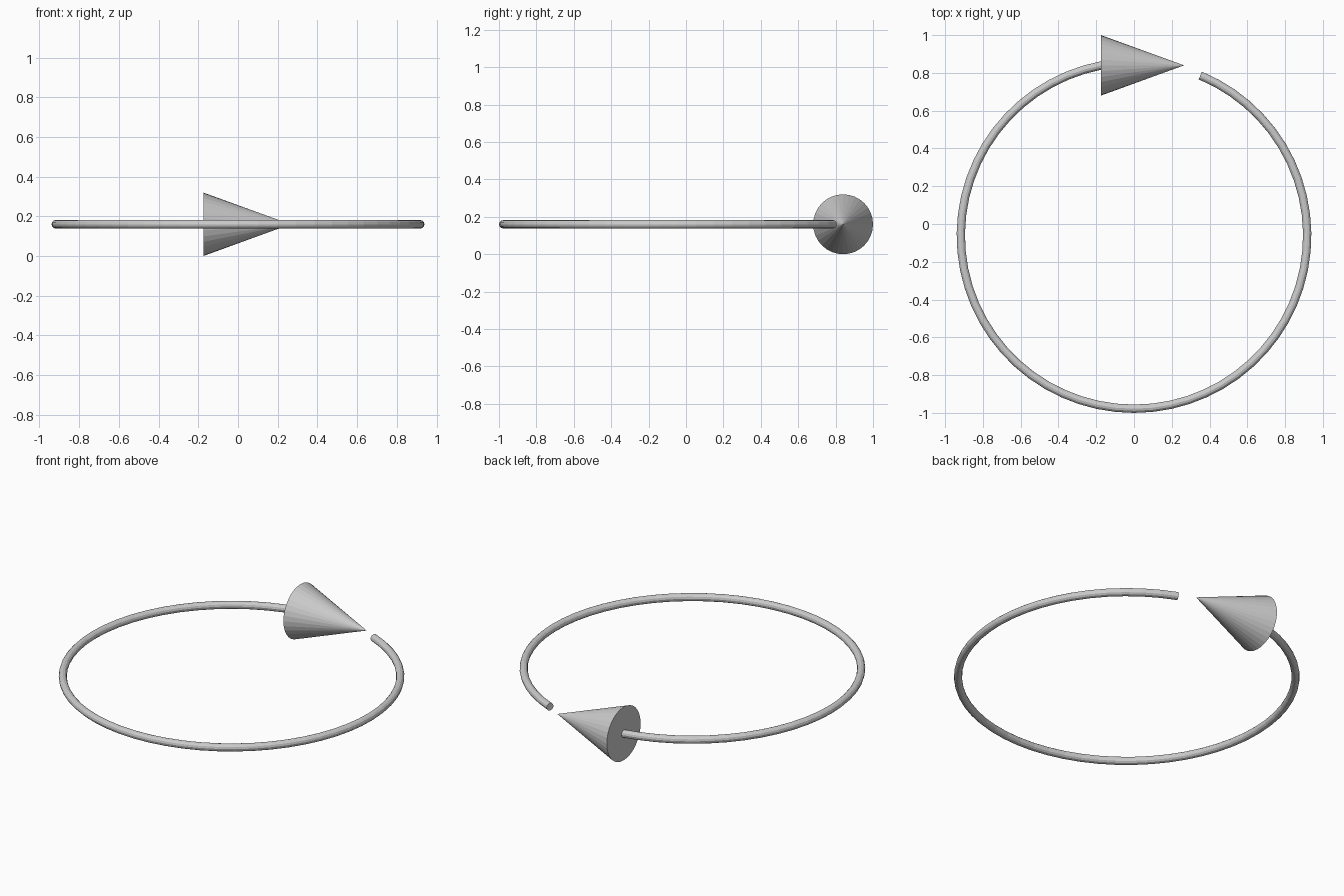
import bpy, bmesh
from math import cos, sin, radians, tau, pi
from mathutils import Matrix

if "Cube" in bpy.data.objects:
    bpy.data.objects.remove(bpy.data.objects["Cube"])

R, TUBE, CY, CZ = 0.917, 0.022, -0.061, 0.16


def make_object(name, bm):
    bmesh.ops.recalc_face_normals(bm, faces=bm.faces)
    mesh = bpy.data.meshes.new(name)
    bm.to_mesh(mesh)
    bm.free()
    obj = bpy.data.objects.new(name, mesh)
    bpy.context.collection.objects.link(obj)
    return obj


# open circular shaft: a round section swept along an arc, capped at both ends
def arc_tube(name, start, end, steps, sides):
    bm = bmesh.new()
    rings = []
    for i in range(steps + 1):
        a = radians(start + (end - start) * i / steps)
        ring = []
        for j in range(sides):
            t = tau * j / sides
            r = R + TUBE * cos(t)
            ring.append(bm.verts.new((r * cos(a), CY + r * sin(a), CZ + TUBE * sin(t))))
        rings.append(ring)
    for r0, r1 in zip(rings, rings[1:]):
        for j in range(sides):
            k = (j + 1) % sides
            bm.faces.new((r0[j], r0[k], r1[k], r1[j]))
    bm.faces.new(rings[0])
    bm.faces.new(rings[-1])
    return make_object(name, bm)


arc_tube("ring_shaft", 100.5, 427.5, 54, 12)

# arrow head: flat-shaded cone pointing along +x
bm = bmesh.new()
bmesh.ops.create_cone(
    bm, cap_ends=True, segments=32, radius1=0.16, radius2=0, depth=0.44,
    matrix=Matrix.Translation((0.045, 0.84, CZ)) @ Matrix.Rotation(pi / 2, 4, 'Y'))
bmesh.ops.remove_doubles(bm, verts=bm.verts, dist=1e-5)
make_object("arrow_head", bm)
